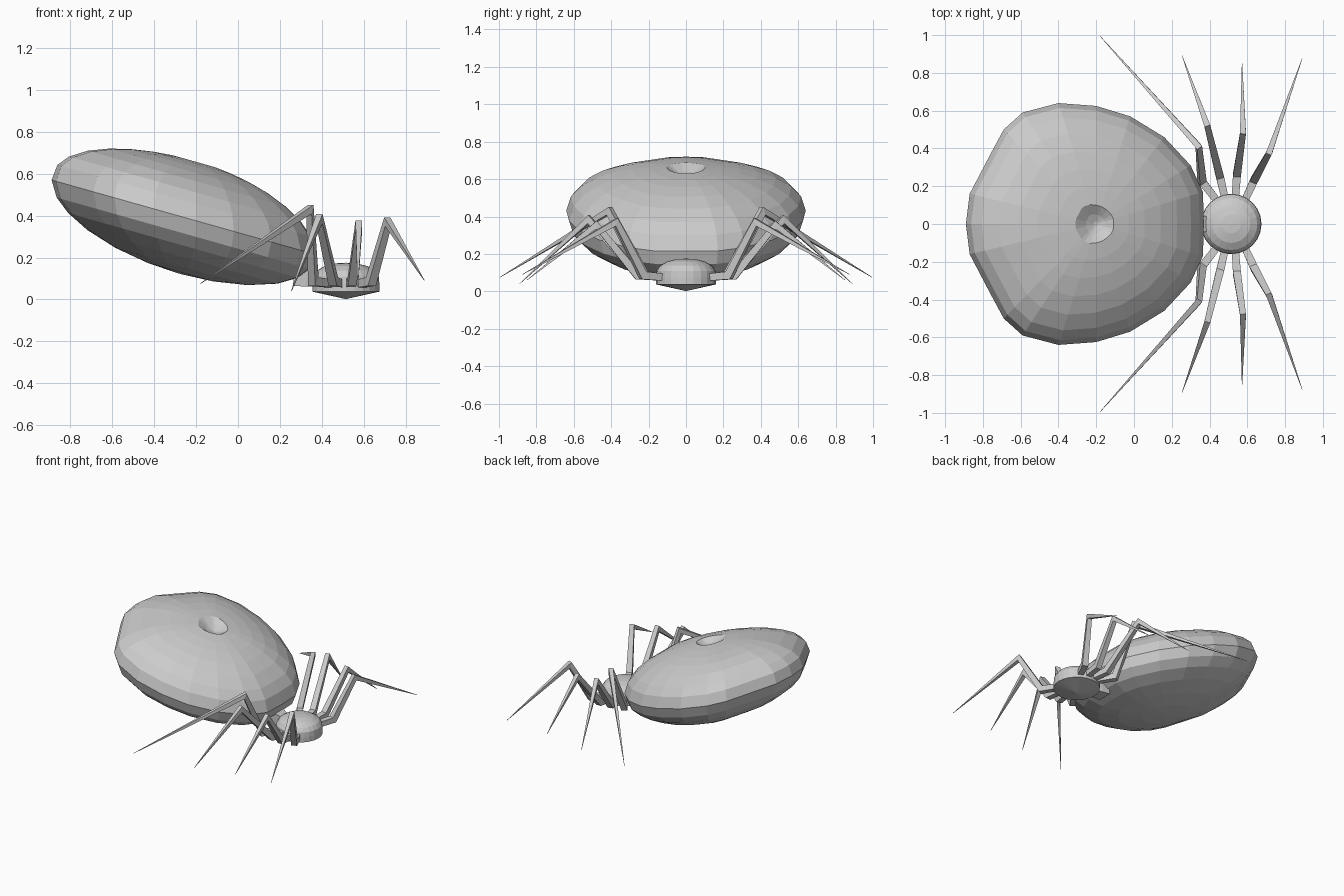
import bpy, bmesh
from math import sqrt, cos, sin, pi
from mathutils import Vector

if "Cube" in bpy.data.objects:
    bpy.data.objects.remove(bpy.data.objects["Cube"])


def make_object(name, bm):
    bmesh.ops.remove_doubles(bm, verts=bm.verts, dist=0.0001)
    bmesh.ops.recalc_face_normals(bm, faces=bm.faces)
    mesh = bpy.data.meshes.new(name)
    bm.to_mesh(mesh)
    bm.free()
    obj = bpy.data.objects.new(name, mesh)
    bpy.context.collection.objects.link(obj)
    return obj


def loft(bm, rings):
    """Skin closed rings of equal length and cap both ends."""
    vs = [[bm.verts.new(p) for p in r] for r in rings]
    n = len(vs[0])
    for a, b in zip(vs, vs[1:]):
        for i in range(n):
            j = (i + 1) % n
            bm.faces.new((a[i], a[j], b[j], b[i]))
    bm.faces.new(vs[0])
    bm.faces.new(vs[-1])


# abdomen: plan outline on a tilted plane, domed above and below
half = [(.37, 0), (.365, .17), (.30, .31), (.16, .46), (-.02, .57), (-.2, .625),
        (-.4, .64), (-.59, .59), (-.69, .5), (-.76, .37), (-.87, .16), (-.89, 0)]
outline = half + [(x, -y) for x, y in half[-2:0:-1]]


def shell_ring(f, height, centre_x, dent=0.0):
    ring = []
    for x, y in outline:
        px, py = centre_x + (x - centre_x) * f, y * f
        plane = 0.319 - 0.282 * px
        ring.append((px, py, plane + height * sqrt(1 - f * f) - dent))
    return ring


rings = [shell_ring(.02, .285, -.2, .05), shell_ring(.08, .285, -.2, .035)]
rings += [shell_ring(f, .285, -.2) for f in (.16, .3, .45, .6, .75, .88, .96, 1)]
rings += [shell_ring(f, -.275, -.28) for f in (.96, .87, .72, .5, .25, .02)]
bm = bmesh.new()
loft(bm, rings)
make_object("abdomen", bm)


# head: turned dome with a shallow pointed underside
def circle(r, z, n=24):
    return [(.515 + r * cos(2 * pi * i / n), r * sin(2 * pi * i / n), z) for i in range(n)]


bm = bmesh.new()
loft(bm, [circle(r, z) for r, z in ((.002, .002), (.16, .037), (.16, .075), (.157, .11),
                                    (.138, .138), (.1, .16), (.05, .172), (.002, .175))])
make_object("head", bm)


# four-sided tapering tube along a path
def tube(bm, points, radii):
    pts = [Vector(p) for p in points]
    rings = []
    for i, (p, r) in enumerate(zip(pts, radii)):
        d0 = (p - pts[max(i - 1, 0)]).normalized() if i else (pts[1] - p).normalized()
        d1 = (pts[i + 1] - p).normalized() if i + 1 < len(pts) else d0
        t = (d0 + d1).normalized()
        flat = pts[-1] - pts[0]
        side = Vector((-flat.y, flat.x, 0)).normalized()
        up = side.cross(t).normalized()
        miter = min(1 / max(t.dot(d0), .3), 1.6)
        rings.append([p + side * r * a + up * r * b * miter
                      for a, b in ((1, 1), (-1, 1), (-1, -1), (1, -1))])
    loft(bm, rings)


# waist joining abdomen and head
bm = bmesh.new()
tube(bm, [(.27, 0, .12), (.33, 0, .11), (.42, 0, .09)], [.055, .05, .03])
make_object("waist", bm)

# legs: root, hip, knee, tip, mirrored to the other side
legs = {
    "front": [(.585, .12, .075), (.635, .23, .085), (.715, .375, .37), (.89, .875, .09)],
    "front_middle": [(.535, .12, .075), (.545, .26, .085), (.577, .48, .355), (.572, .85, .06)],
    "rear_middle": [(.485, .12, .075), (.455, .25, .085), (.388, .52, .385), (.255, .89, .04)],
    "rear": [(.45, .11, .075), (.36, .225, .085), (.343, .41, .43), (-.18, .995, .075)],
}
for name, path in legs.items():
    for label, s in (("left", 1), ("right", -1)):
        bm = bmesh.new()
        tube(bm, [(x, y * s, z) for x, y, z in path], [.019, .021, .016, .001])
        make_object(f"{name}_leg_{label}", bm)
